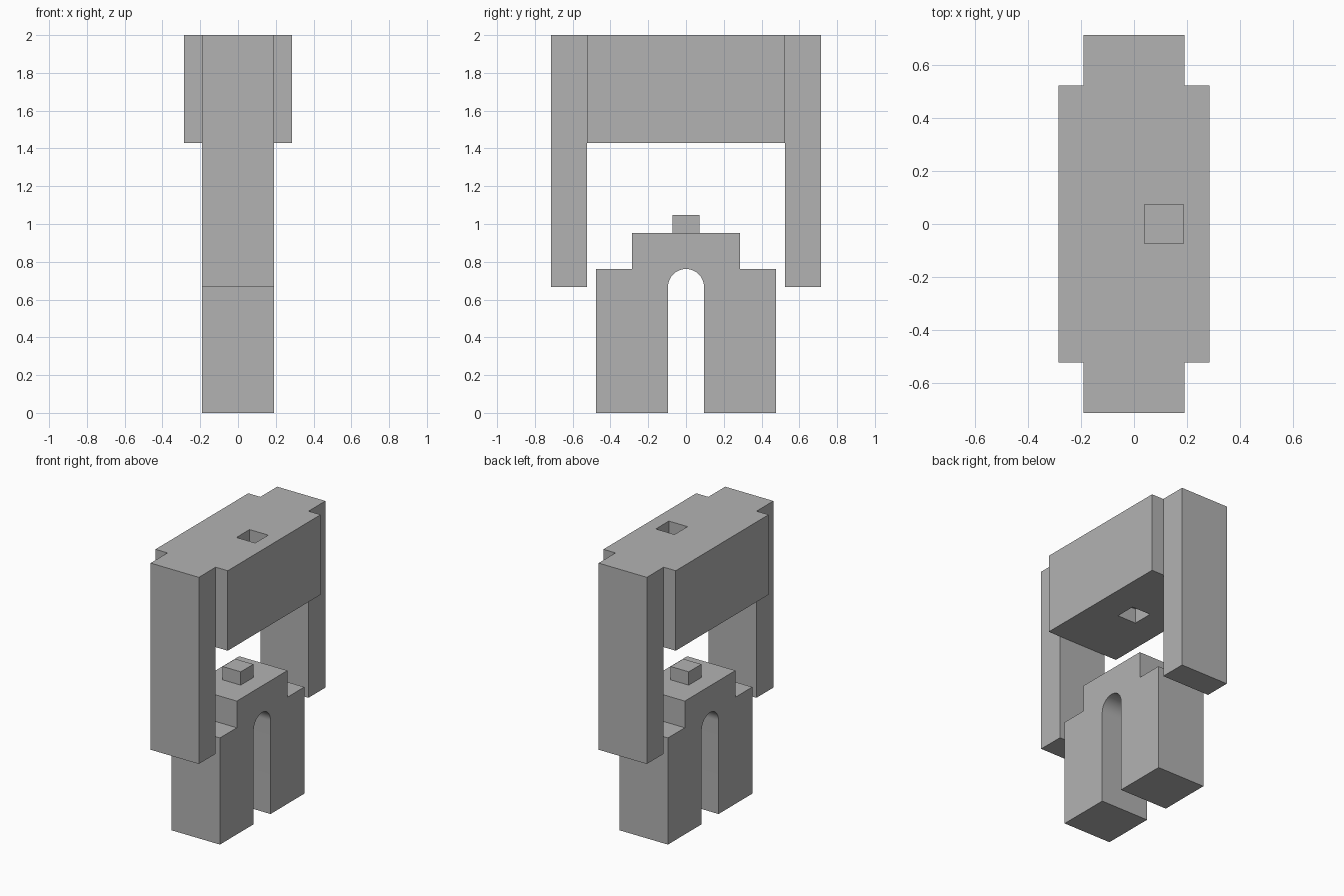
import bpy
import bmesh
import math
from mathutils import Matrix

old = bpy.data.objects.get("Cube")
if old:
    bpy.data.objects.remove(old, do_unlink=True)

U = 2 / 21  # module that every part is sized by

grey = bpy.data.materials.new("plain grey")
grey.use_nodes = True
grey.diffuse_color = (0.45, 0.45, 0.45, 1)
grey.node_tree.nodes["Principled BSDF"].inputs["Base Color"].default_value = grey.diffuse_color


def finish(name, bm):
    bmesh.ops.recalc_face_normals(bm, faces=bm.faces)
    mesh = bpy.data.meshes.new(name)
    bm.to_mesh(mesh)
    bm.free()
    mesh.materials.append(grey)
    obj = bpy.data.objects.new(name, mesh)
    bpy.context.collection.objects.link(obj)
    return obj


def extrude_profile(name, half, width):
    """Mirror a half outline (y, z) in y and extrude it along x."""
    outline = half + [(-y, z) for y, z in reversed(half) if y > 1e-6]
    bm = bmesh.new()
    face = bm.faces.new([bm.verts.new((-width / 2, y, z)) for y, z in outline])
    new = bmesh.ops.extrude_face_region(bm, geom=[face])["geom"]
    verts = [v for v in new if isinstance(v, bmesh.types.BMVert)]
    bmesh.ops.translate(bm, verts=verts, vec=(width, 0, 0))
    return finish(name, bm)


def box(name, size, centre):
    bm = bmesh.new()
    bmesh.ops.create_cube(bm, size=1, matrix=Matrix.Translation(centre) @ Matrix.Diagonal((*size, 1)))
    return finish(name, bm)


def combine(obj, other, operation):
    """Apply a boolean and remove the helper."""
    mod = obj.modifiers.new(operation.lower(), "BOOLEAN")
    mod.operation, mod.solver, mod.object = operation, "EXACT", other
    bpy.context.view_layer.objects.active = obj
    bpy.ops.object.modifier_apply(modifier=mod.name)
    bpy.data.objects.remove(other, do_unlink=True)


# Stepped base with a round-headed arch running through it
arch = []
for i in range(17):
    a = math.pi / 2 * (1 - i / 16)
    arch.append((U * math.cos(a), 7 * U + U * math.sin(a)))
steps = [(1, 0), (5, 0), (5, 8), (3, 8), (3, 10)]
base = extrude_profile("arched_base", arch + [(y * U, z * U) for y, z in steps], 4 * U)

# Locating peg on the base
peg = box("peg", (1.5 * U, 1.5 * U, 2 * U), (0, 0, 10 * U))
combine(base, peg, "UNION")

# Cap: a bridge with two hanging legs, joined with a wider block
bridge = [(0, 21), (0, 15), (5.5, 15), (5.5, 7), (7.5, 7), (7.5, 21)]
half = [(y * U, z * U) for y, z in bridge[2:]]
cap = extrude_profile("cap_with_legs", half, 4 * U)
block = box("wide_block", (6 * U, 11 * U, 6 * U), (0, 0, 18 * U))
combine(cap, block, "UNION")

# Socket under the cap, and an offset one in its top
for x, z in ((0, 15), (1.19, 21)):
    cutter = box("socket_cutter", (1.55 * U, 1.55 * U, 2.2 * U), (x * U, 0, z * U))
    combine(cap, cutter, "DIFFERENCE")

# Smooth the arch head, keep all other edges crisp
bpy.ops.object.select_all(action="DESELECT")
for obj in (base, cap):
    obj.select_set(True)
bpy.context.view_layer.objects.active = base
bpy.ops.object.shade_smooth_by_angle(angle=math.radians(30))
